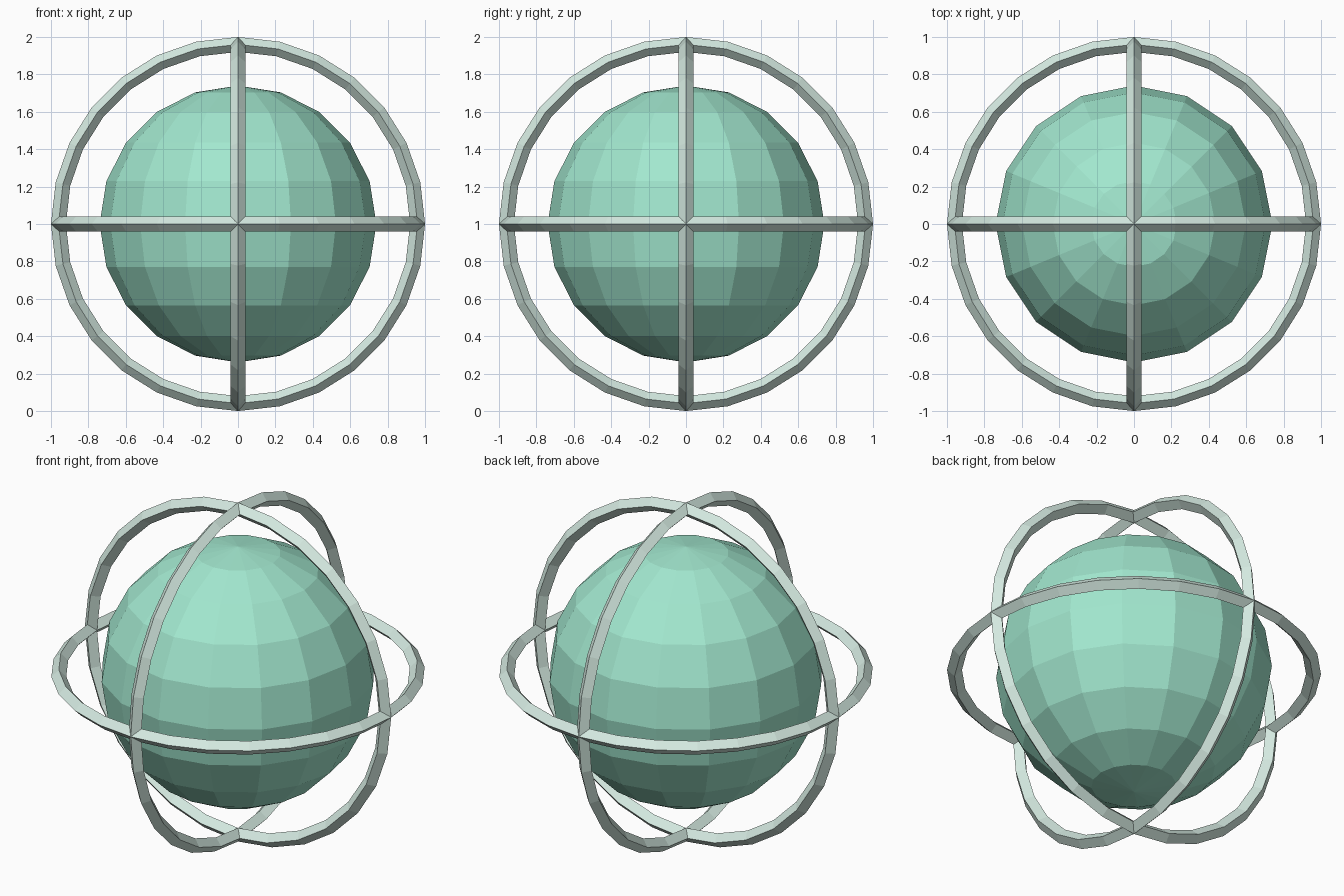
import bpy
from math import pi

if "Cube" in bpy.data.objects:
    bpy.data.objects.remove(bpy.data.objects["Cube"])


def material(name, color):
    mat = bpy.data.materials.new(name)
    mat.diffuse_color = (*color, 1)
    mat.use_nodes = True
    mat.node_tree.nodes["Principled BSDF"].inputs["Base Color"].default_value = mat.diffuse_color
    return mat


green = material("core_green", (0.36, 0.80, 0.62))
pale = material("ring_pale", (0.66, 0.82, 0.75))

# Faceted core sphere
bpy.ops.mesh.primitive_uv_sphere_add(segments=16, ring_count=10, radius=0.74, location=(0, 0, 1))
core = bpy.context.object
core.name = "core_sphere"
core.data.materials.append(green)

# Three perpendicular rings with a diamond cross-section
for name, rot in (("equator_ring", (0, 0, 0)),
                  ("front_ring", (pi / 2, 0, 0)),
                  ("side_ring", (0, pi / 2, 0))):
    bpy.ops.mesh.primitive_torus_add(major_segments=28, minor_segments=4, major_radius=0.96,
                                     minor_radius=0.04, location=(0, 0, 1), rotation=rot)
    ring = bpy.context.object
    ring.name = name
    ring.data.materials.append(pale)
    ring.data.shade_flat()
